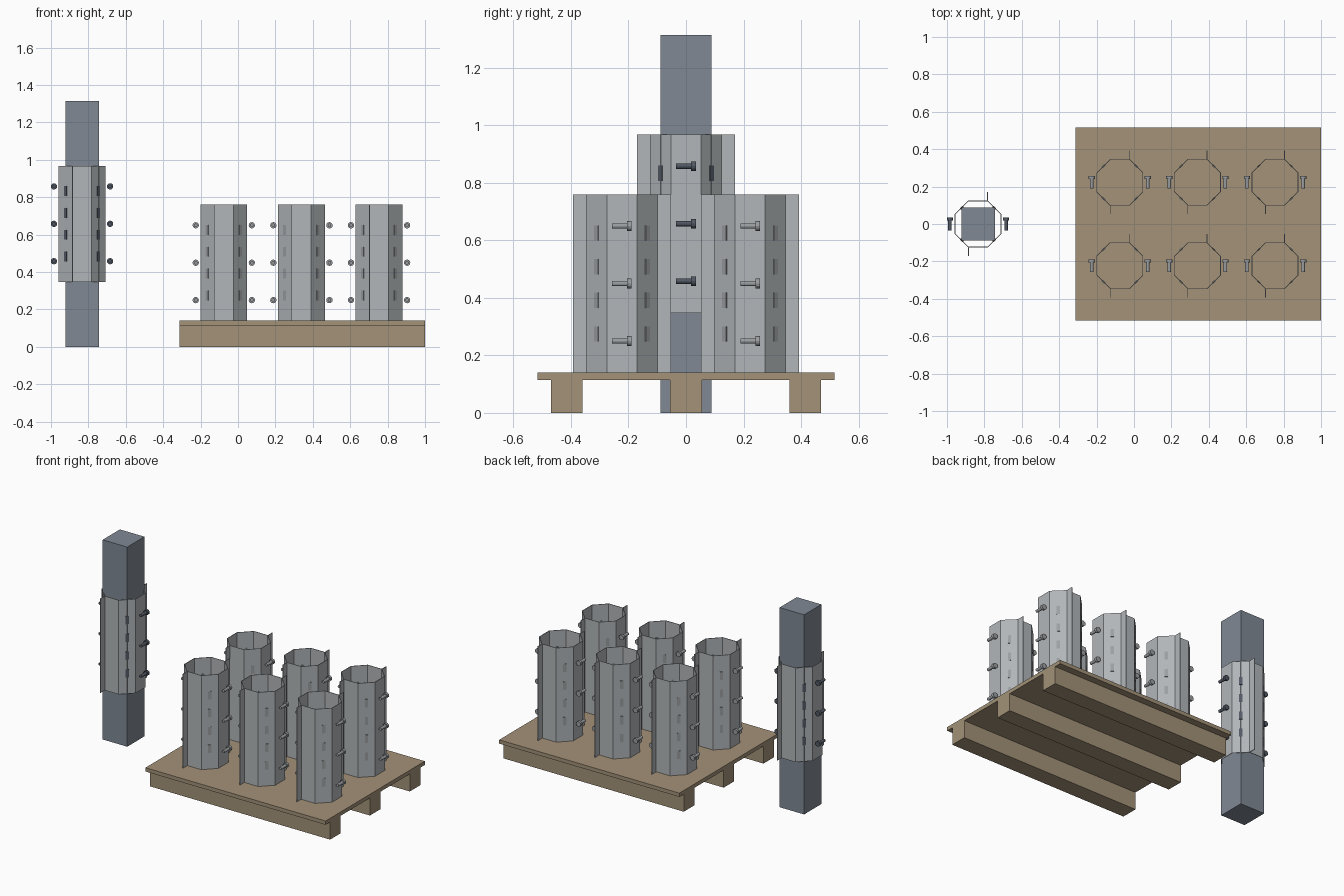
import bpy, bmesh, math
from mathutils import Matrix, Vector

if "Cube" in bpy.data.objects:
    bpy.data.objects.remove(bpy.data.objects["Cube"])


def material(name, rgb):
    m = bpy.data.materials.new(name)
    m.diffuse_color = (*rgb, 1)
    m.use_nodes = True
    m.node_tree.nodes["Principled BSDF"].inputs["Base Color"].default_value = m.diffuse_color
    return m


STEEL = material("galvanised_steel", (0.445, 0.468, 0.485))
BOLT = material("bolt_grey", (0.33, 0.345, 0.36))
DARK = material("dark_steel", (0.085, 0.10, 0.13))
SLATE = material("column_slate", (0.216, 0.25, 0.30))
WOOD = material("pallet_wood", (0.366, 0.287, 0.188))


def finish(name, bm, mat):
    bmesh.ops.recalc_face_normals(bm, faces=bm.faces)
    me = bpy.data.meshes.new(name)
    bm.to_mesh(me)
    bm.free()
    me.materials.append(mat)
    ob = bpy.data.objects.new(name, me)
    bpy.context.collection.objects.link(ob)
    return ob


def add_box(bm, lo, hi):
    lo, hi = Vector(lo), Vector(hi)
    m = Matrix.Translation((lo + hi) / 2) @ Matrix.Diagonal((*(hi - lo), 1))
    bmesh.ops.create_cube(bm, size=1, matrix=m)


def add_rod(bm, x, y0, y1, z, r, sides):
    # cylinder running along y
    m = Matrix.Translation((x, (y0 + y1) / 2, z)) @ Matrix.Rotation(math.pi / 2, 4, 'X')
    bmesh.ops.create_cone(bm, cap_ends=True, segments=sides, radius1=r, radius2=r,
                          depth=y1 - y0, matrix=m)


R, S, FL, H, WALL = 0.123, 0.051, 0.17, 0.62, 0.004

# one half shell: flange, three sides, closing side
HALF = [(S, FL), (S, R), (R, S), (R, -S), (S, -R), (-S, -R)]


def sleeve(label, cx, cy, z0, bolt_mat, slot_mat):
    zc = z0 + H / 2
    # two folded half shells, the second turned by 180 degrees
    for side, sgn in (("right", 1), ("left", -1)):
        bm = bmesh.new()
        lower = [bm.verts.new((cx + sgn * x, cy + sgn * y, z0)) for x, y in HALF]
        upper = [bm.verts.new((v.co.x, v.co.y, z0 + H)) for v in lower]
        for i in range(len(HALF) - 1):
            bm.faces.new((lower[i], lower[i + 1], upper[i + 1], upper[i]))
        ob = finish(f"{label}_{side}_shell", bm, STEEL)
        mod = ob.modifiers.new("wall", 'SOLIDIFY')
        mod.thickness = WALL
        mod.offset = 0
    # slot plates on the diagonal sides
    bm = bmesh.new()
    d = (R + S) / 2
    for sx in (-1, 1):
        for sy in (-1, 1):
            for k in (-1.5, -0.5, 0.5, 1.5):
                m = (Matrix.Translation((cx + sx * d, cy + sy * d, zc + k * 0.117))
                     @ Matrix.Rotation(math.atan2(sy, sx), 4, 'Z')
                     @ Matrix.Diagonal((0.009, 0.02, 0.053, 1)))
                bmesh.ops.create_cube(bm, size=1, matrix=m)
    finish(f"{label}_slots", bm, slot_mat)
    # three bolts on each side
    bm = bmesh.new()
    for sx in (-1, 1):
        for k in (-1, 0, 1):
            x, z = cx + sx * 0.15, zc + k * 0.2
            add_rod(bm, x, cy - 0.034, cy + 0.02, z, 0.0095, 12)
            add_rod(bm, x, cy + 0.018, cy + 0.034, z, 0.017, 12)
    finish(f"{label}_bolts", bm, bolt_mat)


# pallet deck and runners
bm = bmesh.new()
add_box(bm, (-0.313, -0.516, 0.115), (1.0, 0.516, 0.14))
finish("pallet_deck", bm, WOOD)
for i, y in enumerate((-0.415, 0, 0.415)):
    bm = bmesh.new()
    add_box(bm, (-0.313, y - 0.055, 0), (1.0, y + 0.055, 0.115))
    finish(f"pallet_runner_{i + 1}", bm, WOOD)

# column with its fitted sleeve
CX = -0.834
bm = bmesh.new()
add_box(bm, (CX - 0.0895, -0.0895, 0), (CX + 0.0895, 0.0895, 1.315))
finish("column", bm, SLATE)
sleeve("column_sleeve", CX, 0, 0.348, DARK, DARK)

# six spare sleeves on the pallet
for r, y in enumerate((-0.223, 0.223)):
    for c in range(3):
        sleeve(f"spare_sleeve_{r * 3 + c + 1}", -0.076 + 0.415 * c, y, 0.14, BOLT, BOLT)
